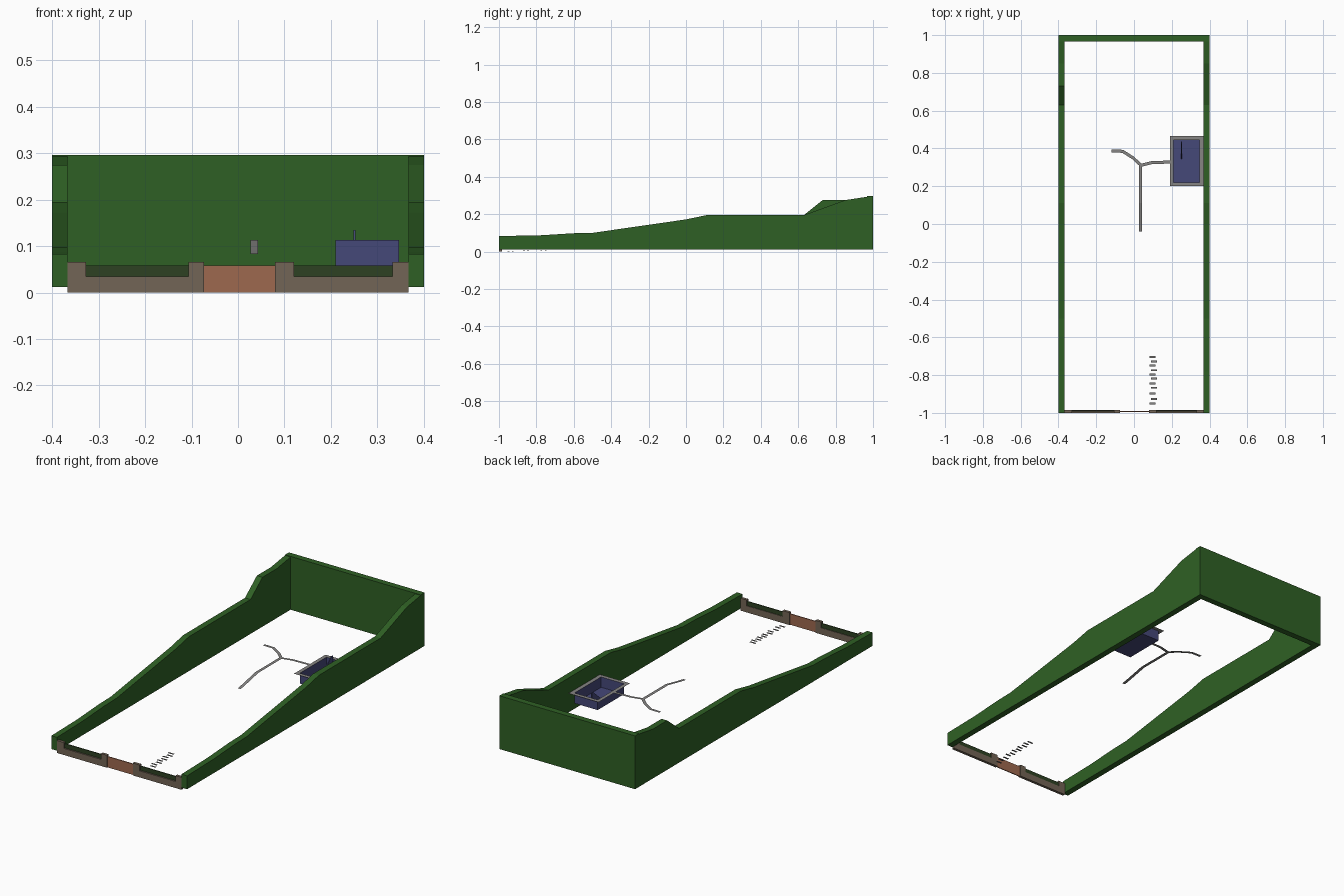
import bpy, bmesh
from mathutils import Vector

if "Cube" in bpy.data.objects:
    bpy.data.objects.remove(bpy.data.objects["Cube"])


def mat(name, r, g, b):
    m = bpy.data.materials.new(name)
    m.diffuse_color = (r, g, b, 1)
    m.use_nodes = True
    m.node_tree.nodes["Principled BSDF"].inputs["Base Color"].default_value = m.diffuse_color
    return m


HEDGE = mat("hedge green", 0.028, 0.118, 0.018)
DARK_HEDGE = mat("dark hedge green", 0.027, 0.052, 0.016)
STONE = mat("brown stone", 0.17, 0.128, 0.092)
GATE = mat("terracotta", 0.34, 0.14, 0.078)
POOL = mat("pool blue", 0.06, 0.065, 0.19)
PAVING = mat("grey paving", 0.24, 0.235, 0.23)


def mesh_object(name, verts, faces, material, recalc=True):
    me = bpy.data.meshes.new(name)
    me.from_pydata(verts, [], faces)
    if recalc:
        bm = bmesh.new()
        bm.from_mesh(me)
        bmesh.ops.recalc_face_normals(bm, faces=bm.faces)
        bm.to_mesh(me)
        bm.free()
    me.materials.append(material)
    ob = bpy.data.objects.new(name, me)
    bpy.context.collection.objects.link(ob)
    return ob


def extrude_x(name, profile, x0, x1, material):
    """Solid from a (y, z) outline swept from x0 to x1."""
    n = len(profile)
    verts = [(x, y, z) for x in (x0, x1) for y, z in profile]
    faces = [tuple(range(n)), tuple(range(n, 2 * n))]
    faces += [(i, (i + 1) % n, n + (i + 1) % n, n + i) for i in range(n)]
    return mesh_object(name, verts, faces, material)


def box(name, x0, x1, y0, y1, z0, z1, material):
    return extrude_x(name, [(y0, z0), (y1, z0), (y1, z1), (y0, z1)], x0, x1, material)


def ribbon(name, pts, width, material):
    """Flat strip following a path, mitred at the bends."""
    p = [Vector(q) for q in pts]
    verts = []
    for i, c in enumerate(p):
        a = (c - p[i - 1]).xy.normalized() if i else (p[1] - c).xy.normalized()
        b = (p[i + 1] - c).xy.normalized() if i < len(p) - 1 else a
        t = (a + b).normalized()
        h = width / 2 / max(t.dot(a), 0.3)
        verts += [(c.x - t.y * h, c.y + t.x * h, c.z), (c.x + t.y * h, c.y - t.x * h, c.z)]
    faces = [(2 * i, 2 * i + 1, 2 * i + 3, 2 * i + 2) for i in range(len(p) - 1)]
    return mesh_object(name, verts, faces, material, recalc=False)


# Hedges: stepped side walls and tall back wall
low = [(-1, 0.012), (0.967, 0.012)]
slope = [(0.63, 0.195), (0.11, 0.195), (0, 0.172), (-0.5, 0.1), (-0.6, 0.098),
         (-0.78, 0.087), (-1, 0.083)]
top = [(0.967, 0.293), (0.85, 0.275)]
extrude_x("left_hedge", low + top + [(0.73, 0.275)] + slope, -0.4, -0.367, HEDGE)
extrude_x("right_hedge", low + top + slope, 0.367, 0.4, HEDGE)
box("back_hedge", -0.4, 0.4, 0.967, 1, 0.012, 0.296, HEDGE)

# Front wall: piers, low walls with clipped hedge above, and gate
for side, xs in (("left", (-0.367, -0.327, -0.107, -0.073)),
                 ("right", (0.08, 0.12, 0.332, 0.367))):
    box(side + "_outer_pier", xs[0], xs[1], -1, -0.985, 0, 0.066, STONE)
    box(side + "_inner_pier", xs[2], xs[3], -1, -0.985, 0, 0.066, STONE)
    box(side + "_low_wall", xs[1], xs[2], -1, -0.985, 0, 0.035, STONE)
    box(side + "_front_hedge", xs[1], xs[2], -0.993, -0.988, 0.035, 0.058, DARK_HEDGE)
box("gate", -0.073, 0.08, -0.995, -0.99, 0, 0.058, GATE)

# Stepping stones
for i, y in enumerate((-0.95, -0.926, -0.897, -0.867, -0.844, -0.818,
                       -0.796, -0.774, -0.75, -0.727, -0.704)):
    x = 0.098 if i % 2 == 0 else 0.107
    z = 0.001 + 0.03 * max(0, y + 0.95)
    box("stepping_stone_%d" % (i + 1), x - 0.016, x + 0.016, y - 0.005, y + 0.005,
        z, z + 0.001, PAVING)

# Garden path with two branches
Z = 0.113
ribbon("main_path", [(0.035, -0.04, 0.083), (0.035, 0, 0.09), (0.035, 0.11, Z),
                     (0.035, 0.312, Z)], 0.017, PAVING)
ribbon("left_path", [(0.038, 0.31, Z), (-0.005, 0.35, Z), (-0.06, 0.385, Z),
                     (-0.118, 0.386, Z)], 0.016, PAVING)
ribbon("right_path", [(0.035, 0.31, Z), (0.095, 0.325, Z), (0.19, 0.328, Z)], 0.016, PAVING)

# Pool: paved rim and open basin
outer = [(0.19, 0.2), (0.367, 0.2), (0.367, 0.465), (0.19, 0.465)]
inner = [(0.21, 0.221), (0.346, 0.221), (0.346, 0.444), (0.21, 0.444)]
ring = [(i, (i + 1) % 4, 4 + (i + 1) % 4, 4 + i) for i in range(4)]
mesh_object("pool_rim", [(x, y, Z) for x, y in outer + inner], ring, PAVING, recalc=False)
mesh_object("pool_basin", [(x, y, Z) for x, y in inner] + [(x, y, 0.058) for x, y in inner],
            ring + [(4, 5, 6, 7)], POOL, recalc=False)

# Slim pool rail dropping into the water
extrude_x("pool_rail", [(0.437, 0.105), (0.437, 0.135), (0.425, 0.135), (0.345, 0.065),
                        (0.355, 0.06)], 0.249, 0.253, POOL)
